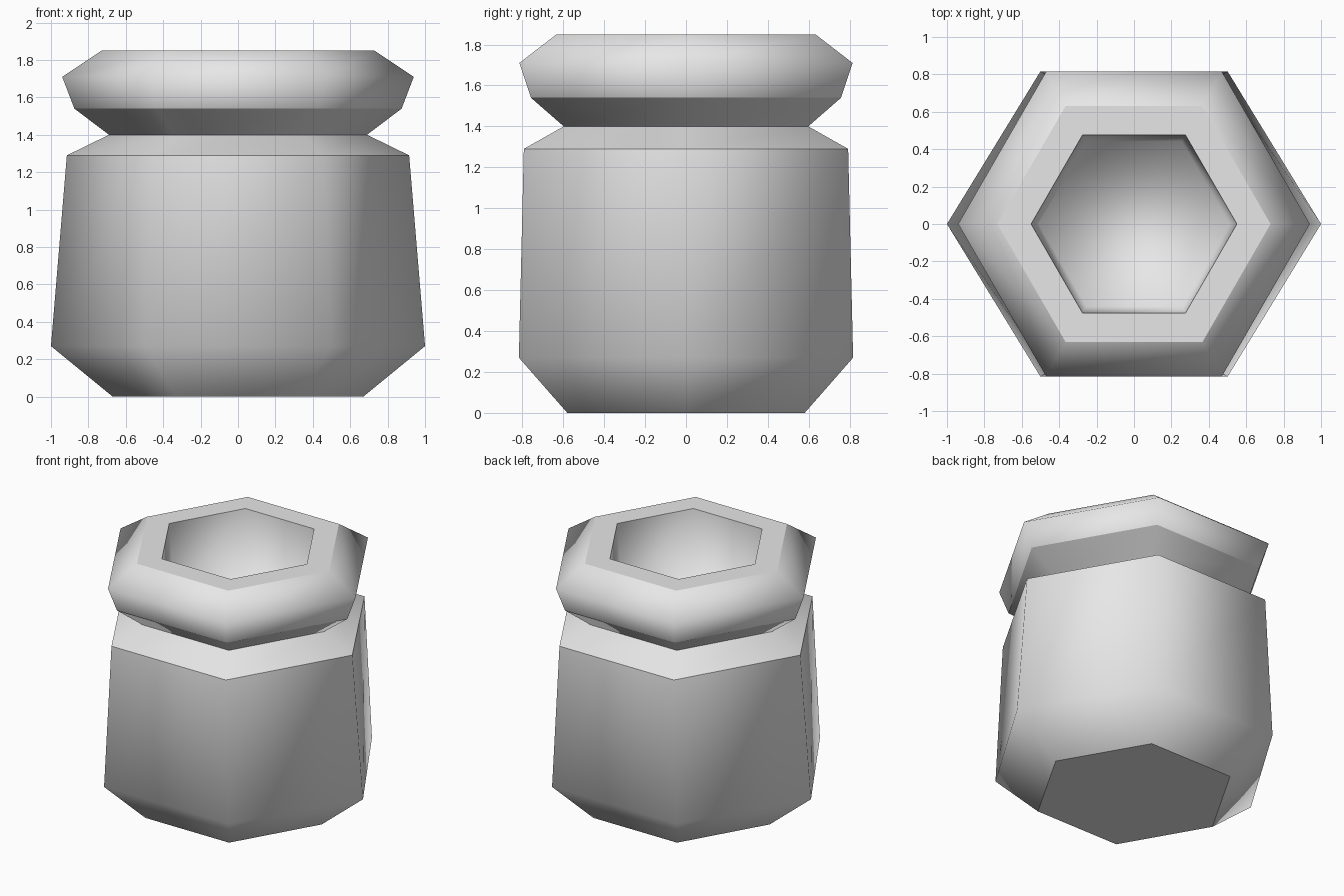
import bpy, bmesh, math

if "Cube" in bpy.data.objects:
    bpy.data.objects.remove(bpy.data.objects["Cube"])

clay = bpy.data.materials.new("pale_grey")
clay.use_nodes = True
clay.diffuse_color = (0.8, 0.8, 0.8, 1)
clay.node_tree.nodes["Principled BSDF"].inputs["Base Color"].default_value = clay.diffuse_color

SIDES = 6
# Profile from base to cavity floor: radius, height, depth scale, crisp edge
PROFILE = [
    (0.67, 0.0, 1, True),        # base
    (1.0, 0.27, 0.943, False),   # belly
    (0.915, 1.29, 1, True),      # shoulder
    (0.69, 1.40, 1, True),       # neck
    (0.875, 1.54, 1, True),      # rim underside
    (0.94, 1.71, 1, False),      # rim bulge
    (0.73, 1.85, 1, True),       # rim top
    (0.55, 1.85, 1, True),       # mouth
    (0.51, 1.35, 1, False),      # cavity floor
]

bm = bmesh.new()
rings = []
for radius, height, squash, crisp in PROFILE:
    ring = []
    for i in range(SIDES):
        a = math.tau * i / SIDES
        ring.append(bm.verts.new((radius * math.cos(a), radius * squash * math.sin(a), height)))
    rings.append(ring)

# Walls between neighbouring rings, then the two end caps
for low, high in zip(rings, rings[1:]):
    for i in range(SIDES):
        j = (i + 1) % SIDES
        bm.faces.new((low[i], low[j], high[j], high[i]))
bm.faces.new(rings[0][::-1])
bm.faces.new(rings[-1])

for face in bm.faces:
    face.smooth = True
for ring, (_, _, _, crisp) in zip(rings, PROFILE):
    for i in range(SIDES):
        bm.edges.get((ring[i], ring[(i + 1) % SIDES])).smooth = not crisp
bm.normal_update()

mesh = bpy.data.meshes.new("jar")
bm.to_mesh(mesh)
bm.free()
mesh.materials.append(clay)
jar = bpy.data.objects.new("jar", mesh)
bpy.context.collection.objects.link(jar)
